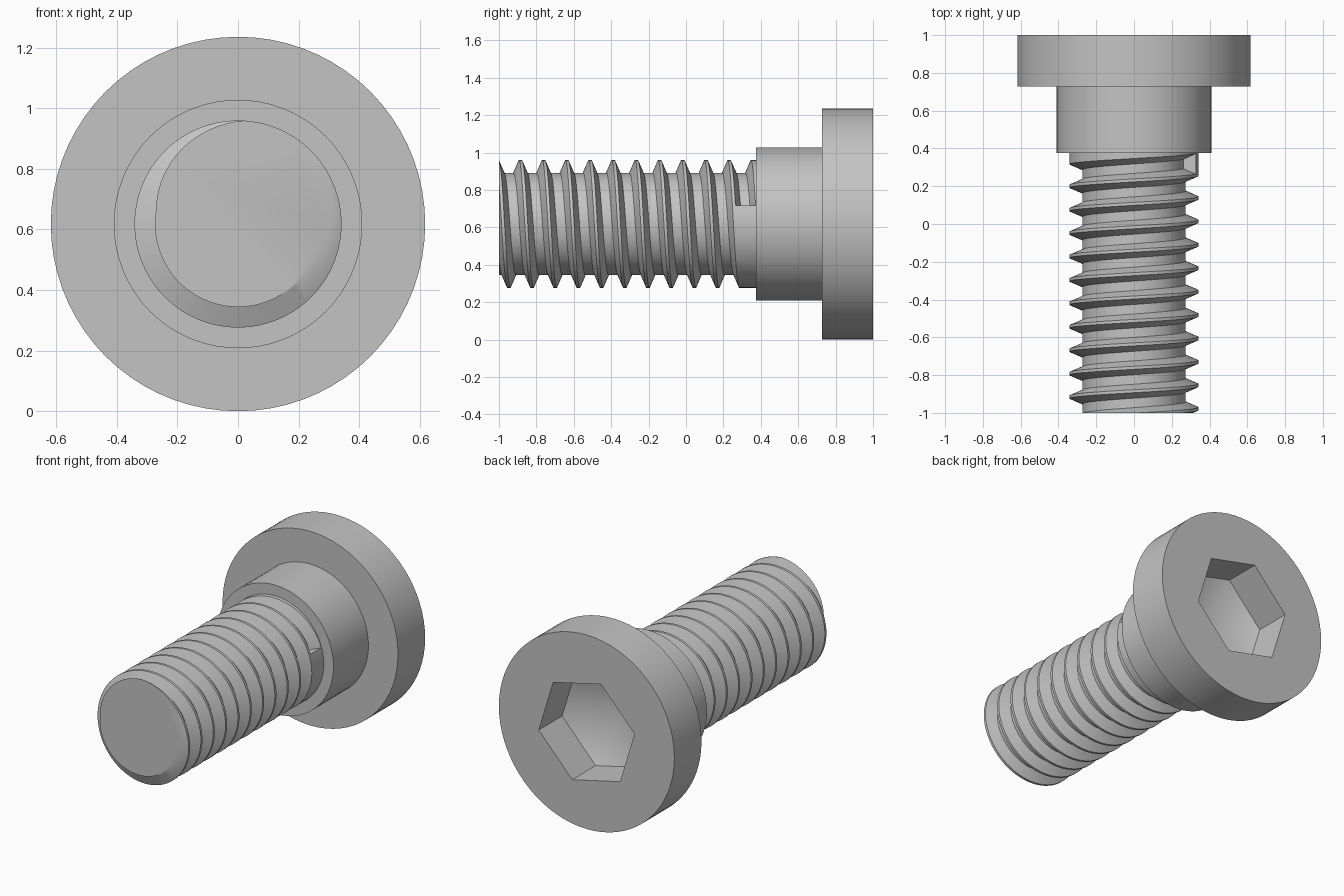
import bpy
import bmesh
from math import radians, cos, sin, tan, pi
from mathutils import Vector

if "Cube" in bpy.data.objects:
    bpy.data.objects.remove(bpy.data.objects["Cube"], do_unlink=True)

HEAD_R, SHOULDER_R, CREST_R, ROOT_R = 0.618, 0.41, 0.342, 0.274
BACK, HEAD_Y, SHOULDER_Y, FRONT = 1.0, 0.727, 0.375, -1.0
PITCH, TURNS, STEPS = 0.124, 12, 72
ROOT_HALF, MOUTH_HALF = 0.025, 0.054      # half widths of the thread groove
RUNOUT_ANGLE, RUNOUT_Y = radians(17), 0.318
HEX_R, HEX_TURN, HEX_DEPTH = 0.346, radians(47), 0.235

steel = bpy.data.materials.new("grey steel")
steel.use_nodes = True
steel.diffuse_color = (0.55, 0.55, 0.55, 1)
steel.node_tree.nodes["Principled BSDF"].inputs["Base Color"].default_value = (0.55, 0.55, 0.55, 1)


def polar(r, a, y):
    """Point around the bolt axis, which runs along y."""
    return Vector((r * cos(a), y, HEAD_R + r * sin(a)))


def ring(bm, r, y, sides, turn=0.0):
    return [bm.verts.new(polar(r, turn + 2 * pi * i / sides, y)) for i in range(sides)]


def bridge(bm, a, b):
    for i in range(len(a)):
        j = (i + 1) % len(a)
        bm.faces.new((a[i], a[j], b[j], b[i]))


def finish(bm, name):
    bmesh.ops.recalc_face_normals(bm, faces=bm.faces)
    mesh = bpy.data.meshes.new(name)
    bm.to_mesh(mesh)
    bm.free()
    mesh.materials.append(steel)
    obj = bpy.data.objects.new(name, mesh)
    bpy.context.collection.objects.link(obj)
    bpy.ops.object.select_all(action='DESELECT')
    obj.select_set(True)
    bpy.context.view_layer.objects.active = obj
    bpy.ops.object.shade_smooth_by_angle(angle=radians(30))
    return obj


# Head and shoulder: stepped turned body
bm = bmesh.new()
steps = [(HEAD_R, BACK), (HEAD_R, HEAD_Y), (SHOULDER_R, HEAD_Y), (SHOULDER_R, SHOULDER_Y)]
rings = [ring(bm, r, y, 72) for r, y in steps]
for a, b in zip(rings, rings[1:]):
    bridge(bm, a, b)
bm.faces.new(rings[-1])

# Hex socket with a shallow pointed floor
mouth = ring(bm, HEX_R, BACK, 6, HEX_TURN)
floor = ring(bm, HEX_R, BACK - HEX_DEPTH, 6, HEX_TURN)
bridge(bm, mouth, floor)
point_depth = HEX_R * cos(pi / 6) * tan(radians(30))
tip = bm.verts.new(polar(0, 0, BACK - HEX_DEPTH - point_depth))
for i in range(6):
    bm.faces.new((floor[i], floor[(i + 1) % 6], tip))

# Back face between the rim and the socket
rim_edges = []
for loop in (rings[0], mouth):
    rim_edges += [bm.edges.get((v, loop[(i + 1) % len(loop)])) for i, v in enumerate(loop)]
bmesh.ops.triangle_fill(bm, edges=rim_edges, use_beauty=True, normal=(0, 1, 0))
finish(bm, "head_and_shoulder")


# Threaded shank: one helical groove that stops dead below the shoulder
def groove_centre(a, k):
    return RUNOUT_Y - PITCH * ((a - RUNOUT_ANGLE) / (2 * pi) + k)


def thread_radius(a, y):
    d = abs((y - groove_centre(a, 0) + PITCH / 2) % PITCH - PITCH / 2)
    t = min(max((d - ROOT_HALF) / (MOUTH_HALF - ROOT_HALF), 0), 1)
    return ROOT_R + (CREST_R - ROOT_R) * t


def thread_column(a):
    pts = [(CREST_R, SHOULDER_Y)]
    for k in range(TURNS):
        c = groove_centre(a, k)
        pts += [(CREST_R, c + MOUTH_HALF), (ROOT_R, c + ROOT_HALF),
                (ROOT_R, c - ROOT_HALF), (CREST_R, c - MOUTH_HALF)]
    pts.append((CREST_R, FRONT - PITCH))
    end = (thread_radius(a, FRONT), FRONT)
    return [polar(*((r, a, y) if y > FRONT else (end[0], a, end[1]))) for r, y in pts]


bm = bmesh.new()
columns = []
for i in range(STEPS + 1):
    a = RUNOUT_ANGLE + 2 * pi * i / STEPS
    columns.append([bm.verts.new(p) for p in thread_column(a)])
for left, right in zip(columns, columns[1:]):
    for j in range(len(left) - 1):
        bm.faces.new((left[j], left[j + 1], right[j + 1], right[j]))
bm.faces.new(columns[0][1:5])                       # wall at the groove run-out
bm.faces.new([c[-1] for c in columns[:-1]])         # flat front end
bmesh.ops.remove_doubles(bm, verts=bm.verts, dist=0.0002)
bmesh.ops.dissolve_degenerate(bm, edges=bm.edges, dist=0.0001)
finish(bm, "threaded_shank")
